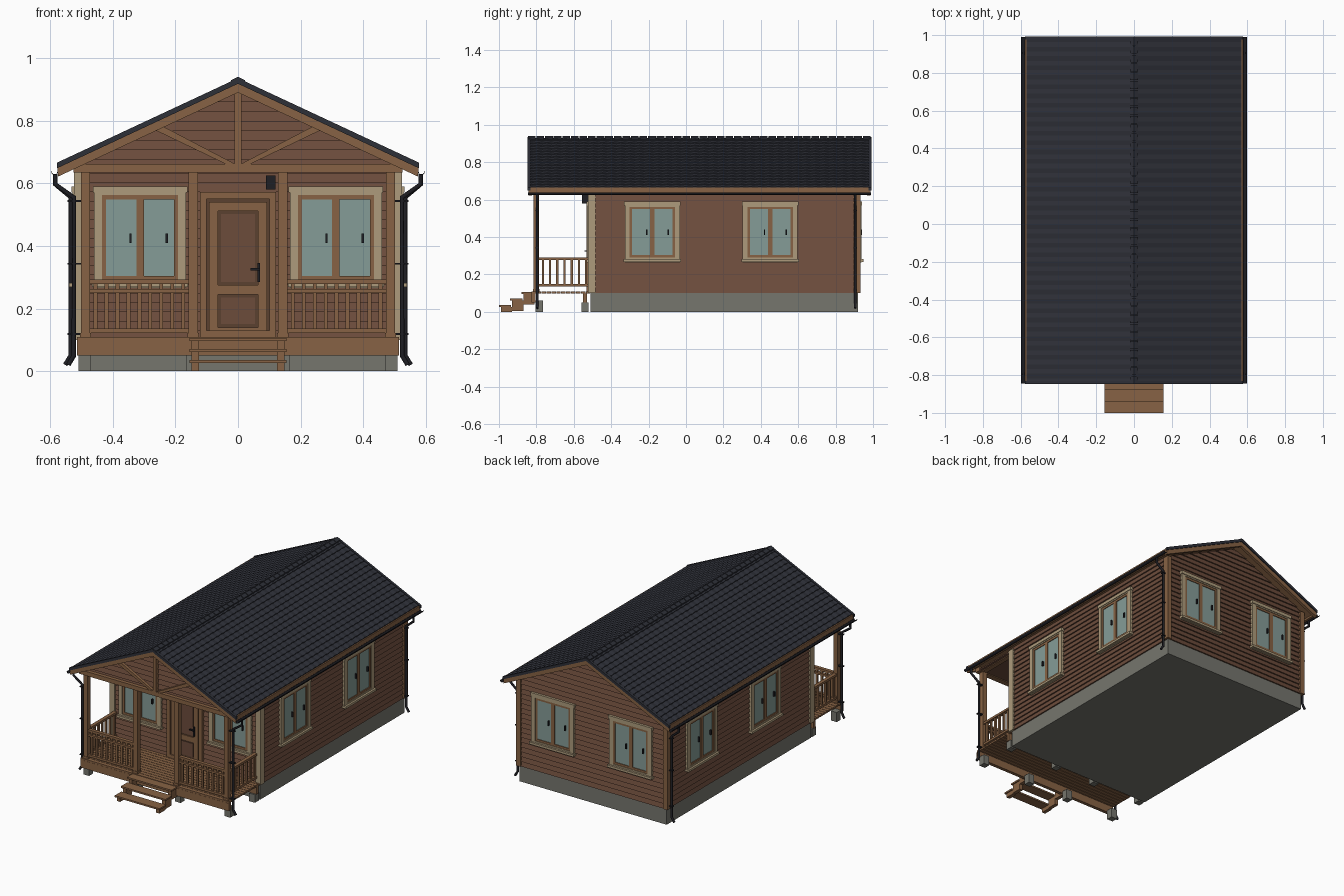
import bpy, bmesh, math
from mathutils import Matrix, Vector

if "Cube" in bpy.data.objects:
    bpy.data.objects.remove(bpy.data.objects["Cube"])


def material(name, r, g, b):
    m = bpy.data.materials.new(name)
    m.diffuse_color = (r, g, b, 1)
    m.use_nodes = True
    m.node_tree.nodes["Principled BSDF"].inputs["Base Color"].default_value = m.diffuse_color
    return m


SIDING = material("siding brown", .150, .072, .044)
TIMBER = material("timber brown", .245, .124, .058)
DOOR = material("dark door brown", .105, .052, .030)
TRIM = material("pale trim", .42, .33, .20)
GLASS = material("window glass", .235, .335, .31)
ROOF = material("roof charcoal", .027, .029, .039)
STONE = material("concrete grey", .18, .18, .155)
METAL = material("black metal", .013, .013, .017)

SLOPE, RIDGE = .467, .93
EYE = Matrix.Identity(4)


def finish(name, mat, bm):
    bmesh.ops.recalc_face_normals(bm, faces=bm.faces)
    me = bpy.data.meshes.new(name)
    bm.to_mesh(me)
    bm.free()
    me.materials.append(mat)
    ob = bpy.data.objects.new(name, me)
    bpy.context.collection.objects.link(ob)
    return ob


def boxes(name, mat, items, M=EYE):
    """Each item is (x0, x1, y0, y1, z0, z1)."""
    bm = bmesh.new()
    for x0, x1, y0, y1, z0, z1 in items:
        T = Matrix.Translation(((x0 + x1) / 2, (y0 + y1) / 2, (z0 + z1) / 2))
        S = Matrix.Diagonal((abs(x1 - x0), abs(y1 - y0), abs(z1 - z0), 1))
        bmesh.ops.create_cube(bm, size=1, matrix=M @ T @ S)
    return finish(name, mat, bm)


def prisms(name, mat, outline, spans):
    """Extrude an (x, z) outline along y for every (y0, y1) span."""
    bm = bmesh.new()
    for y0, y1 in spans:
        f = bm.faces.new([bm.verts.new((x, y0, z)) for x, z in outline])
        ext = bmesh.ops.extrude_face_region(bm, geom=[f])["geom"]
        bmesh.ops.translate(bm, vec=(0, y1 - y0, 0),
                            verts=[v for v in ext if isinstance(v, bmesh.types.BMVert)])
        bmesh.ops.recalc_face_normals(bm, faces=bm.faces)
    return finish(name, mat, bm)


def chevron(half, top, thick):
    e = top - SLOPE * half
    return [(-half, e), (0, top), (half, e), (half, e - thick), (0, top - thick), (-half, e - thick)]


def ring(x0, x1, z0, z1, w, y0, y1):
    return [(x0, x0 + w, y0, y1, z0, z1), (x1 - w, x1, y0, y1, z0, z1),
            (x0 + w, x1 - w, y0, y1, z0, z0 + w), (x0 + w, x1 - w, y0, y1, z1 - w, z1)]


def mirror(items):
    return items + [(-b, -a, *r) for a, b, *r in items]


def siding(name, half, z0, z1, M, gable=False):
    """Overlapping boards: every board leans out at its lower edge."""
    bm = bmesh.new()
    n = round((z1 - z0) / .03)
    h = (z1 - z0) / n
    width = lambda z: min(half, max(.002, (RIDGE - .03 - z) / SLOPE)) if gable else half
    for i in range(n):
        a, b = z0 + i * h, z0 + (i + 1) * h
        wa, wb = width(a), width(b)
        pts = [(-wa, .004, a), (wa, .004, a), (wa, -.008, a), (-wa, -.008, a), (-wb, 0, b), (wb, 0, b)]
        v = [bm.verts.new(M @ Vector(p)) for p in pts]
        bm.faces.new((v[0], v[1], v[2], v[3]))
        bm.faces.new((v[3], v[2], v[5], v[4]))
    return finish(name, SIDING, bm)


# Wall frames: local x runs right as seen from outside, local -y points outward
def wall(x, y, deg):
    return Matrix.Translation((x, y, 0)) @ Matrix.Rotation(math.radians(deg), 4, 'Z')


FRONT, BACK = wall(0, -.51, 0), wall(0, .92, 180)
RIGHT, LEFT = wall(.51, .205, 90), wall(-.51, .205, -90)

# Foundation, solid core and siding
boxes("foundation", STONE, [(-.51, .51, -.51, .92, 0, .10)])
prisms("wall_core", SIDING, [(-.508, .10), (.508, .10), (.508, .66), (0, .895), (-.508, .66)], [(-.508, .918)])
siding("front_siding", .51, .10, .66, FRONT)
siding("back_siding", .51, .10, .89, BACK, True)
siding("right_siding", .715, .10, .67, RIGHT)
siding("left_siding", .715, .10, .67, LEFT)
prisms("porch_gable_core", SIDING, [(-.52, .64), (.52, .64), (.52, .655), (0, .895), (-.52, .655)], [(-.80, -.79)])
siding("porch_gable_siding", .52, .645, .89, wall(0, -.80, 0), True)
boxes("porch_ceiling", SIDING, [(-.52, .52, -.80, -.51, .64, .648)])
boxes("back_corner_boards", TIMBER, mirror([(.495, .524, .895, .934, .10, .655)]))
boxes("front_corner_boards", TRIM, mirror([(.49, .524, -.524, -.485, .10, .65)]))


# Windows: trim, sashes, two panes and handles
def window(tag, u, M):
    L = M @ Matrix.Translation((u, 0, 0))
    w = .147
    boxes(tag + "_window_trim", TRIM, ring(-w, w, .265, .588, .026, -.018, .004)
          + [(-w - .006, w + .006, -.03, 0, .268, .282), (-w - .004, w + .004, -.022, 0, .57, .59)], L)
    boxes(tag + "_window_sash", TIMBER, ring(-.121, .001, .291, .562, .013, -.014, .004)
          + ring(-.001, .121, .291, .562, .013, -.0145, .004), L)
    boxes(tag + "_window_glass", GLASS, [(-.11, -.01, -.0095, 0, .302, .552), (.01, .11, -.0095, 0, .302, .552)], L)
    boxes(tag + "_window_handles", METAL, [(-.034, -.027, -.02, -.008, .41, .44), (.082, .089, -.02, -.008, .41, .44)], L)


for tag, us, M in (("front", (-.313, .313), FRONT), ("back", (-.27, .27), BACK),
                   ("right", (-.385, .245), RIGHT), ("left", (-.385, .245), LEFT)):
    for k, u in enumerate(us):
        window(f"{tag}_{k + 1}", u, M)

# Door and lamp
boxes("door_frame", TIMBER, ring(-.122, .122, .108, .572, .022, -.022, 0), FRONT)
boxes("door_leaf", DOOR, [(-.1, .1, -.010, 0, .11, .55)], FRONT)
boxes("door_stiles", TIMBER, ring(-.092, .092, .112, .54, .028, -.016, 0)
      + [(-.064, .064, -.016, 0, .245, .275)], FRONT)
boxes("door_panels", SIDING, [(-.054, .054, -.014, 0, .285, .502), (-.054, .054, -.014, 0, .15, .235)], FRONT)
boxes("door_handle", METAL, [(.062, .07, -.022, -.01, .285, .345), (.04, .07, -.032, -.022, .322, .329)], FRONT)
boxes("porch_lamp", METAL, [(.09, .12, -.045, -.008, .58, .625)], FRONT)

# Porch deck, rim boards and footings
boxes("deck_boards", TIMBER, [(-.515, .515, -.825 + i * .0263, -.825 + i * .0263 + .0235, .098, .109) for i in range(12)])
boxes("deck_rim", TIMBER, [(-.515, .515, -.826, -.805, .05, .098), (-.515, .515, -.55, -.53, .05, .098)])
boxes("deck_footings", STONE, mirror([(x - .02, x + .02, y - .02, y + .02, 0, .05 if y > -.7 else .06)
                                      for x in (.49, .145) for y in (-.785, -.54)]))

# Posts and beams
boxes("porch_posts", TIMBER, mirror([(x - .015, x + .015, -.815, -.785, .109, .64) for x in (.487, .143)]))
boxes("post_bases", TIMBER, mirror([(x - .018, x + .018, -.818, -.782, .109, .122) for x in (.487, .143)]))
boxes("porch_beams", TIMBER, [(-.525, .525, -.826, -.79, .635, .662)]
      + mirror([(.475, .505, -.79, -.51, .635, .66)]))

# Railings: front bays, then side bays
front, side = [], []
for z0, z1 in ((.122, .136), (.25, .262), (.278, .292)):
    front.append((.158, .472, -.81, -.788, z0, z1))
for i in range(9):
    x = .175 + i * .035
    front.append((x - .006, x + .006, -.805, -.793, .13, .28))
for z0, z1 in ((.136, .15), (.278, .292)):
    side.append((.476, .498, -.785, -.52, z0, z1))
for i in range(7):
    y = -.765 + i * .0385
    side.append((.481, .493, y - .006, y + .006, .14, .28))
boxes("front_railing", TIMBER, mirror(front))
boxes("side_railings", TIMBER, mirror(side))

# Steps: open treads on stepped stringers
boxes("step_treads", TIMBER, [(-.155, .155, -1 + i * .06, -.935 + i * .06, .026 + i * .035, .036 + i * .035) for i in range(3)])
boxes("step_stringers", TIMBER, mirror([(.125, .148, -.99 + i * .06, -.93 + i * .06, max(0, i * .035 - .03), .026 + i * .035)
                                        for i in range(3)]))

# Gable truss: king post and two braces
boxes("king_post", TIMBER, [(-.011, .011, -.826, -.805, .655, .90)])
for s, tag in ((1, "right"), (-1, "left")):
    prisms(tag + "_brace", TIMBER, [(s * .01, .662), (s * .04, .662), (s * .275, .775), (s * .255, .79)], [(-.824, -.806)])

# Roof boards, barge boards and fascias
prisms("roof_deck", TIMBER, chevron(.57, RIDGE - .006, .018), [(-.835, .98)])
prisms("barge_boards", TIMBER, chevron(.575, RIDGE - .006, .034), [(-.842, -.824), (.968, .986)])
boxes("eave_fascia", TIMBER, mirror([(.562, .576, -.84, .985, .632, .664)]))
prisms("verge_trim", ROOF, chevron(.578, RIDGE + .006, .018), [(-.847, -.832), (.977, .992)])


# Roof tiles: stepped rows with a gentle wave along the ridge
def tiles(s):
    bm = bmesh.new()
    rows, cols = 18, 148
    for i in range(rows):
        lines = []
        for t, lift in ((i / rows, -.004), (i / rows, 0), ((i + 1) / rows, .004), ((i + 1) / rows, -.004)):
            x = .568 * t
            lines.append([bm.verts.new((s * x, -.842 + 1.829 * j / cols,
                                        RIDGE - SLOPE * x + lift + .0018 * math.cos(j * math.pi / 2)))
                          for j in range(cols + 1)])
        for a, b in zip(lines[1:], lines[2:]):
            for j in range(cols):
                bm.faces.new((a[j], a[j + 1], b[j + 1], b[j])[::s])
    bmesh.ops.delete(bm, geom=[v for v in bm.verts if not v.link_faces], context='VERTS')
    finish("right_roof_tiles" if s > 0 else "left_roof_tiles", ROOF, bm)


tiles(1)
tiles(-1)
prisms("ridge_caps", ROOF, chevron(.022, RIDGE + .010, .010), [(-.845 + i * .0459, -.804 + i * .0459) for i in range(40)])


# Gutters, downpipes and clips
def pipe(name, pts, r):
    c = bpy.data.curves.new(name, 'CURVE')
    c.dimensions, c.bevel_depth, c.bevel_resolution, c.use_fill_caps = '3D', r, 1, True
    sp = c.splines.new('POLY')
    sp.points.add(len(pts) - 1)
    for p, q in zip(sp.points, pts):
        p.co = (*q, 1)
    c.materials.append(METAL)
    bpy.context.collection.objects.link(bpy.data.objects.new(name, c))


for s, tag in ((1, "right"), (-1, "left")):
    arc = [math.pi + k * math.pi / 8 for k in range(9)]
    outline = [(s * (.586 + r * math.cos(a)), .638 + r * 1.1 * math.sin(a))
               for r, seq in ((.011, arc), (.009, arc[::-1])) for a in seq]
    prisms(tag + "_gutter", METAL, outline, [(-.845, .99)])
    for y, end in ((-.795, "front"), (.905, "back")):
        x = .524 if end == "front" else .534
        pipe(f"{tag}_{end}_downpipe", [(s * .584, y, .63), (s * .584, y, .597), (s * x, y, .555),
                                       (s * x, y, .05), (s * (x + .018), y, .02)], .0075)
        boxes(f"{tag}_{end}_pipe_clips", METAL, [(s * (x - .022), s * (x + .011), y - .01, y + .01, z, z + .006)
                                                 for z in (.115, .34, .54)])
